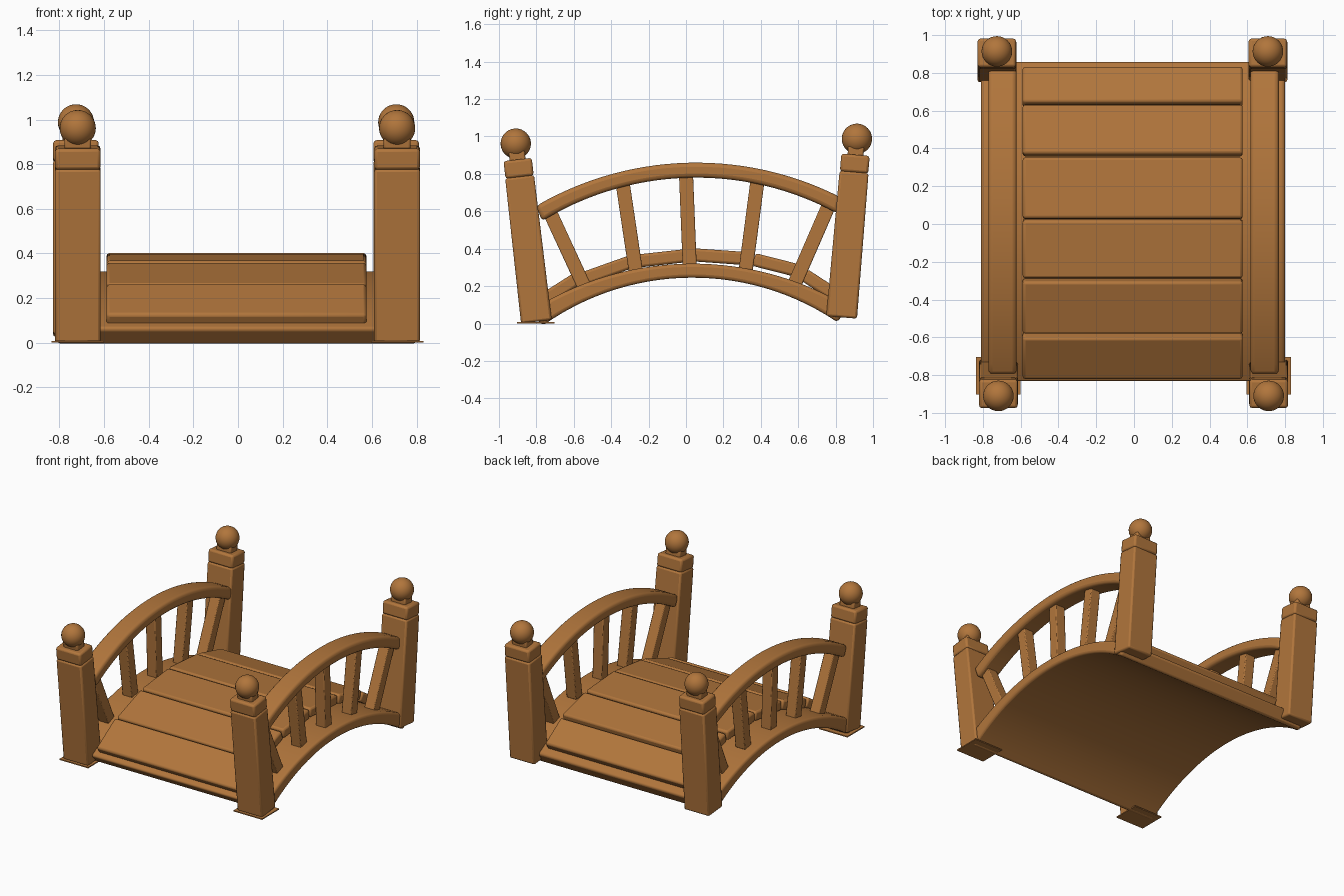
import bpy, bmesh, math
from mathutils import Matrix, Vector

if "Cube" in bpy.data.objects:
    bpy.data.objects.remove(bpy.data.objects["Cube"])

wood = bpy.data.materials.new("wood")
wood.diffuse_color = (0.44, 0.18, 0.045, 1)
wood.use_nodes = True
wood.node_tree.nodes["Principled BSDF"].inputs["Base Color"].default_value = wood.diffuse_color


def finish(name, bm, bevel=0.0, segments=2):
    bmesh.ops.recalc_face_normals(bm, faces=bm.faces)
    me = bpy.data.meshes.new(name)
    bm.to_mesh(me)
    bm.free()
    ob = bpy.data.objects.new(name, me)
    bpy.context.collection.objects.link(ob)
    me.materials.append(wood)
    if bevel:
        mod = ob.modifiers.new("soft_edges", 'BEVEL')
        mod.width, mod.segments = bevel, segments
        mod.limit_method, mod.angle_limit = 'ANGLE', math.radians(40)
    bpy.ops.object.select_all(action='DESELECT')
    ob.select_set(True)
    bpy.context.view_layer.objects.active = ob
    bpy.ops.object.shade_smooth_by_angle(angle=math.radians(35))
    return ob


def box(name, size, matrix, bevel=0.01, taper=1.0):
    bm = bmesh.new()
    bmesh.ops.create_cube(bm, size=1)
    for v in bm.verts:
        k = taper if v.co.z > 0 else 1
        v.co = Vector((v.co.x * size[0], v.co.y * size[1] * k, v.co.z * size[2]))
    bm.transform(matrix)
    return finish(name, bm, bevel)


def arch(name, x0, x1, cy, top, bottom, bevel, n=28):
    """Arched strip; top/bottom = (radius, apex z, y start, y end)."""
    pts = []
    for (r, apex, a, b), flip in ((top, False), (bottom, True)):
        row = []
        for i in range(n + 1):
            y = a + (b - a) * i / n
            row.append((y, apex - r + math.sqrt(r * r - (y - cy) ** 2)))
        pts += row[::-1] if flip else row
    bm = bmesh.new()
    L = [bm.verts.new((x0, y, z)) for y, z in pts]
    R = [bm.verts.new((x1, y, z)) for y, z in pts]
    m = len(pts)
    for i in range(m):
        j = (i + 1) % m
        bm.faces.new((L[i], L[j], R[j], R[i]))
    for k in range(n):  # side faces as quads
        for s in (L, R):
            bm.faces.new((s[k], s[k + 1], s[m - 2 - k], s[m - 1 - k]))
    return finish(name, bm, bevel, 3)


def bar(name, x, p0, p1, sx, sy, bevel):
    """Upright bar between two (y, z) points."""
    dy, dz = p1[0] - p0[0], p1[1] - p0[1]
    mat = (Matrix.Translation((x, (p0[0] + p1[0]) / 2, (p0[1] + p1[1]) / 2))
           @ Matrix.Rotation(-math.atan2(dy, dz), 4, 'X'))
    return box(name, (sx, sy, math.hypot(dy, dz)), mat, bevel)


# Arched deck slab
arch("deck_slab", -0.81, 0.80, 0.035, (1.62, 0.32, -0.84, 0.865),
     (1.38, 0.245, -0.765, 0.81), 0.018)

# Planks: top edge from (y, z) to (y, z)
planks = [(-0.825, 0.127, -0.605, 0.267), (-0.585, 0.264, -0.307, 0.363),
          (-0.288, 0.366, 0.02, 0.4), (0.03, 0.403, 0.353, 0.38),
          (0.372, 0.376, 0.635, 0.309), (0.65, 0.29, 0.838, 0.168)]
T = 0.07
for i, (y0, z0, y1, z1) in enumerate(planks):
    a = math.atan2(z1 - z0, y1 - y0)
    mat = (Matrix.Translation((-0.007, (y0 + y1) / 2, (z0 + z1) / 2))
           @ Matrix.Rotation(a, 4, 'X') @ Matrix.Translation((0, 0, -T / 2)))
    box(f"plank_{i + 1}", (1.165, math.hypot(y1 - y0, z1 - z0), T), mat, 0.014)

# Handrails and balusters on both sides
balusters = [((-0.545, 0.2), (-0.73, 0.60)), ((-0.267, 0.27), (-0.34, 0.76)),
             ((0.02, 0.30), (0.0, 0.80)), ((0.32, 0.29), (0.383, 0.77)),
             ((0.58, 0.21), (0.765, 0.635))]
for side, x in (("left", -0.696), ("right", 0.692)):
    arch(f"{side}_handrail", x - 0.075, x + 0.075, 0.055,
         (1.70, 0.86, -0.80, 0.825), (1.58, 0.78, -0.77, 0.81), 0.022)
    for i, (p0, p1) in enumerate(balusters):
        bar(f"{side}_baluster_{i + 1}", x, p0, p1, 0.08, 0.075, 0.006)

# Leaning posts with cap, neck and ball
posts = [("front_left", -0.718, -0.80, 0.01, 6.6), ("front_right", 0.713, -0.80, 0.01, 6.6),
         ("back_left", -0.726, 0.832, 0.033, -4.9), ("back_right", 0.709, 0.832, 0.033, -4.9)]
for name, x, y, z, tilt in posts:
    base = Matrix.Translation((x, y, z)) @ Matrix.Rotation(math.radians(tilt), 4, 'X')
    up = lambda h: base @ Matrix.Translation((0, 0, h))
    box(f"{name}_post", (0.206, 0.165, 0.78), up(0.39), 0.012, 0.94)
    box(f"{name}_cap", (0.204, 0.152, 0.095), up(0.825), 0.014)
    box(f"{name}_neck", (0.12, 0.085, 0.07), up(0.885), 0.01)
    bm = bmesh.new()
    bmesh.ops.create_uvsphere(bm, u_segments=32, v_segments=18, radius=0.081)
    bm.transform(up(0.958))
    finish(f"{name}_ball", bm)
    if name.startswith("front"):
        # Thin foot plate
        box(f"{name}_foot", (0.235, 0.20, 0.008), Matrix.Translation((x, -0.803, 0.004)), 0)
